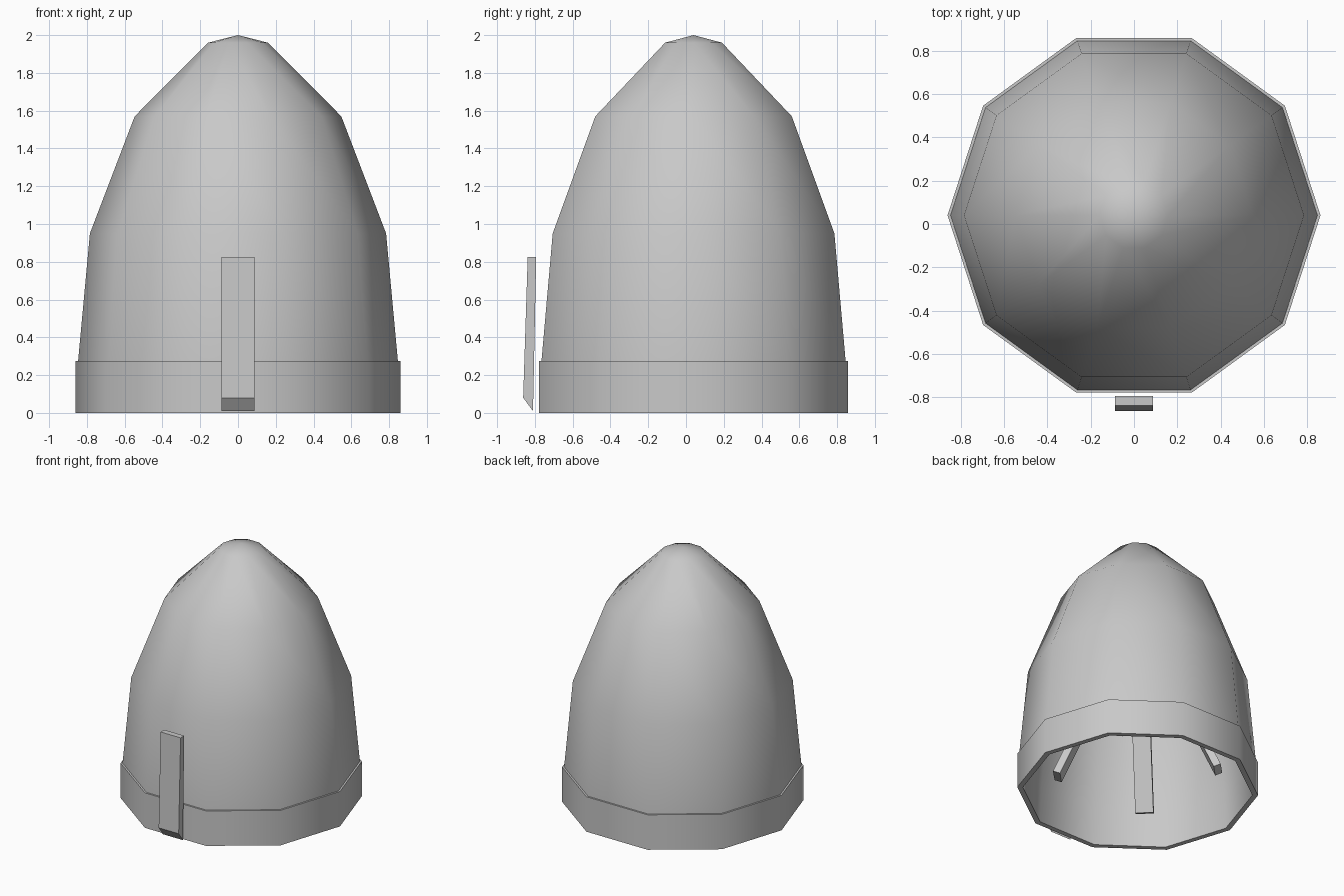
import bpy, bmesh, math
from mathutils import Vector

if "Cube" in bpy.data.objects:
    bpy.data.objects.remove(bpy.data.objects["Cube"])

CY = 0.04   # helmet axis offset in y
SIDES = 10

grey = bpy.data.materials.new("steel_grey")
grey.diffuse_color = (0.58, 0.58, 0.58, 1)
grey.use_nodes = True
grey.node_tree.nodes["Principled BSDF"].inputs["Base Color"].default_value = grey.diffuse_color


def finish(name, bm, smooth=False):
    bmesh.ops.remove_doubles(bm, verts=bm.verts[:], dist=1e-5)
    bmesh.ops.recalc_face_normals(bm, faces=bm.faces[:])
    me = bpy.data.meshes.new(name)
    bm.to_mesh(me)
    bm.free()
    me.materials.append(grey)
    ob = bpy.data.objects.new(name, me)
    bpy.context.collection.objects.link(ob)
    if smooth:
        bpy.ops.object.select_all(action='DESELECT')
        ob.select_set(True)
        bpy.context.view_layer.objects.active = ob
        bpy.ops.object.shade_smooth_by_angle(angle=math.radians(42))
    return ob


def lathe(name, profile, closed):
    """Spin an (r, z) profile into a ten-sided shell."""
    bm = bmesh.new()
    rings = []
    for r, z in profile:
        if r == 0:
            rings.append([bm.verts.new((0, CY, z))] * SIDES)
        else:
            rings.append([bm.verts.new((r * math.cos(math.tau * i / SIDES),
                                        CY + r * math.sin(math.tau * i / SIDES), z))
                          for i in range(SIDES)])
    pairs = list(zip(rings, rings[1:]))
    if closed:
        pairs.append((rings[-1], rings[0]))
    for a, b in pairs:
        for i in range(SIDES):
            j = (i + 1) % SIDES
            quad = list(dict.fromkeys((a[i], a[j], b[j], b[i])))
            if len(quad) > 2:
                bm.faces.new(quad)
    return finish(name, bm, True)


def prism(name, outline, half, to_world):
    """Extrude a side outline (u, z) sideways by +-half."""
    bm = bmesh.new()
    left, right = ([bm.verts.new(to_world(u, s * half, z)) for u, z in outline]
                   for s in (-1, 1))
    bm.faces.new(left)
    bm.faces.new(right[::-1])
    n = len(outline)
    for i in range(n):
        j = (i + 1) % n
        bm.faces.new((left[i], left[j], right[j], right[i]))
    return finish(name, bm)


# Domed shell: outer surface down to the rim, then the inner surface back up
lathe("dome", [(0, 2.0), (0.158, 1.96), (0.547, 1.57), (0.784, 0.95), (0.846, 0.28),
               (0.85, 0.0), (0.82, 0.0), (0.81, 0.28), (0.748, 0.94), (0.52, 1.54),
               (0.15, 1.92), (0, 1.96)], False)

# Brow band around the rim
lathe("brow_band", [(0.86, 0.0), (0.86, 0.275), (0.84, 0.275), (0.84, 0.0)], True)

# Nose guard in front
prism("nose_guard", [(-0.838, 0.825), (-0.862, 0.08), (-0.81, 0.01), (-0.793, 0.825)],
      0.087, lambda u, s, z: Vector((s, u, z)))

# Four liner straps inside, on the diagonals, leaning in towards the top
for k in range(4):
    a = math.radians(45 + 90 * k)
    c, sn = math.cos(a), math.sin(a)
    prism("liner_strap_%d" % (k + 1),
          [(0.60, 0.16), (0.55, 0.14), (0.21, 0.90), (0.26, 0.92)], 0.065,
          lambda u, s, z: Vector((u * c - s * sn, CY + u * sn + s * c, z)))
